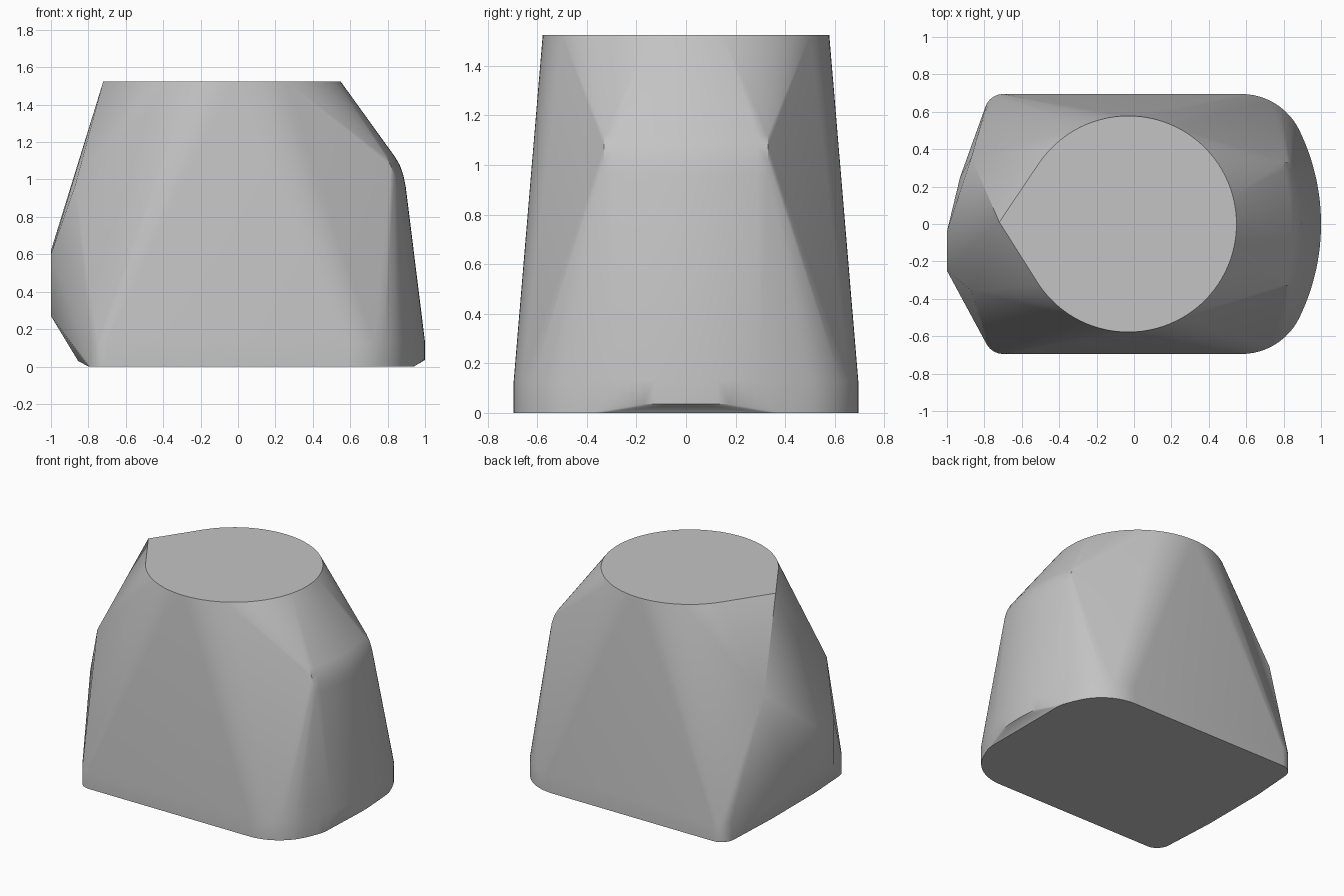
import bpy, bmesh
from math import sin, cos, radians

cube = bpy.data.objects.get("Cube")
if cube:
    bpy.data.objects.remove(cube, do_unlink=True)

TOP = 1.525


def arc(cx, cy, r, a0, a1, n):
    """Points on an arc, angles in degrees."""
    steps = [radians(a0 + (a1 - a0) * i / n) for i in range(n + 1)]
    return [(cx + r * cos(a), cy + r * sin(a)) for a in steps]


def mirrored(points):
    return points + [(x, -y, z) for x, y, z in points]


# Base footprint: tight left corners, wide right corners, bowed right end
half = arc(-0.7, 0.595, 0.1, 180, 90, 6) + arc(0.574, 0.35, 0.345, 90, 26, 12)
half += arc(-0.14, 0, 1.14, 26, 0, 12)
points = mirrored([(x, y, z) for z in (0.035, 0.13) for x, y in half])
points += mirrored([(min(x, 0.94), y, 0) for x, y in half])

# Flat top: disc drawn out to a point
points += [(x, y, TOP) for x, y in arc(-0.03, 0, 0.578, 0, 360, 96)]
points.append((-0.72, 0.01, TOP))

# Rounded shoulder on the right
for x, z in ((0.84, 1.12), (0.866, 1.075), (0.885, 1.02), (0.897, 0.96), (0.903, 0.91)):
    for i in range(-8, 9):
        y = 0.33 * i / 8
        points.append((x - y * y / 2.2, y, z))

# Chipped facets on the left
points += mirrored([(-0.87, 0.355, 0.97), (-0.855, 0.25, 0.03)])
points += [(-0.93, 0.25, 0.52), (-1, -0.04, 0.62), (-1, -0.25, 0.6),
           (-1, -0.04, 0.3), (-1, -0.25, 0.27)]

# Wrap the sections in one convex skin
bm = bmesh.new()
for p in points:
    bm.verts.new(p)
bmesh.ops.remove_doubles(bm, verts=bm.verts[:], dist=0.0005)
hull = bmesh.ops.convex_hull(bm, input=bm.verts[:])
loose = [v for v in bm.verts if not v.link_faces]
bmesh.ops.delete(bm, geom=loose, context='VERTS')
bmesh.ops.dissolve_limit(bm, angle_limit=radians(0.3), verts=bm.verts[:], edges=bm.edges[:])
bmesh.ops.recalc_face_normals(bm, faces=bm.faces[:])
mesh = bpy.data.meshes.new("faceted_body")
bm.to_mesh(mesh)
bm.free()

body = bpy.data.objects.new("faceted_body", mesh)
bpy.context.collection.objects.link(body)

# Plain grey finish
grey = bpy.data.materials.new("light_grey")
grey.use_nodes = True
colour = (0.55, 0.55, 0.55, 1)
grey.diffuse_color = colour
grey.node_tree.nodes["Principled BSDF"].inputs["Base Color"].default_value = colour
mesh.materials.append(grey)

bpy.ops.object.select_all(action='DESELECT')
body.select_set(True)
bpy.context.view_layer.objects.active = body
bpy.ops.object.shade_smooth_by_angle(angle=radians(30))
